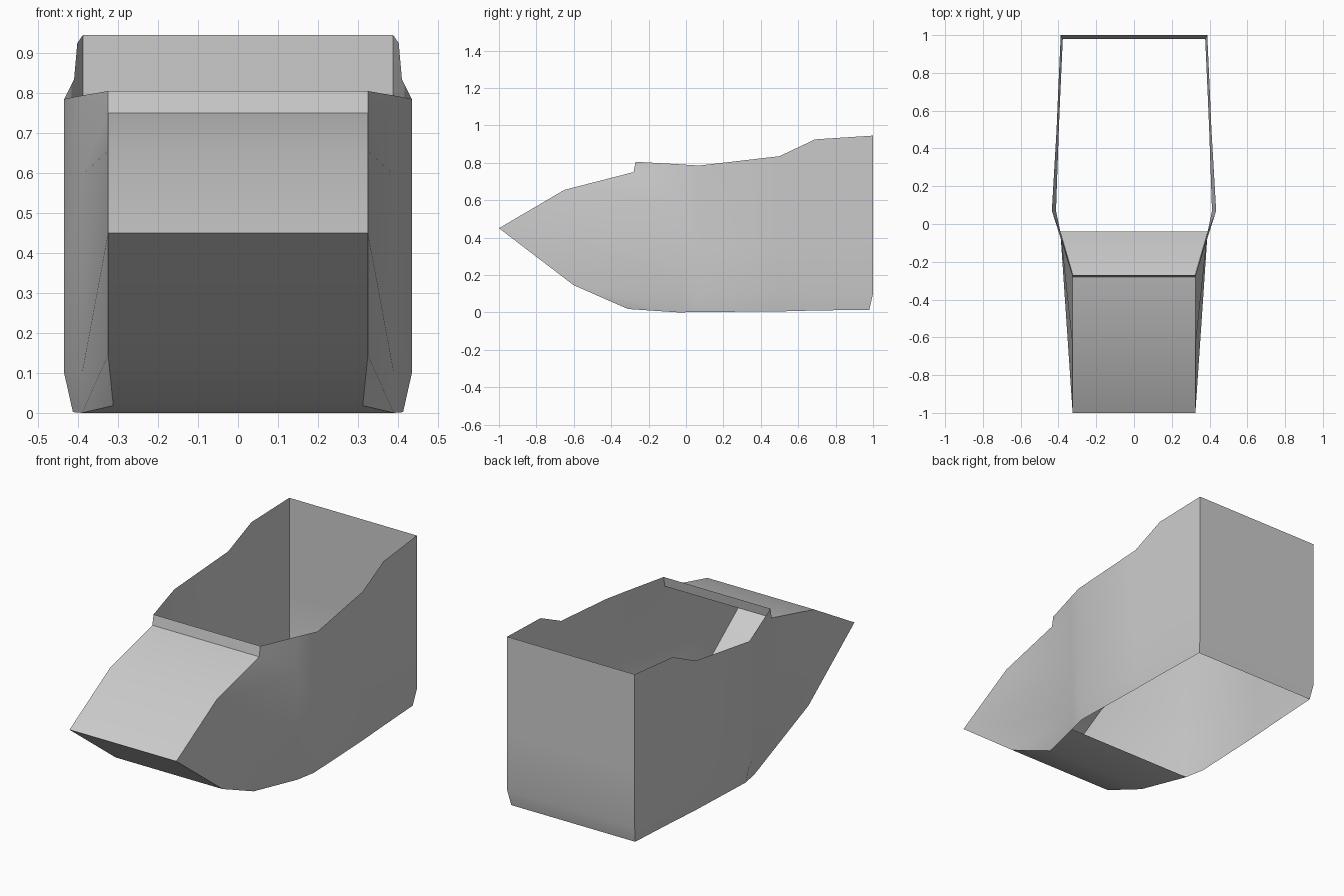
import bpy, bmesh, math

if "Cube" in bpy.data.objects:
    bpy.data.objects.remove(bpy.data.objects["Cube"])

# Side wall columns, nose to rear: each lists (x, y, z) rows from rim to keel
nose = [(.325, -.28, .75), (.325, -.65, .655), (.325, -1, .45),
        (.325, -.6, .145), (.312, -.31, .018)]
lip = (.325, -.27, .805)


def wall_column(x, y, top, bottom, inset, y_in=0):
    """Upright wall section that tucks inward at its bottom edge."""
    k = (top - .1) / .685
    return [(x, y, top), (x, y, .1 + .495 * k), (x, y, .1 + .255 * k),
            (x, y, .1), (x - inset, y - y_in, bottom)]


columns = [
    nose,
    [(.395, -.055, .793), (.39, -.04, .595), (.39, -.04, .355),
     (.39, -.04, .1), (.39, -.04, 0)],
    wall_column(.435, .07, .785, .002, .022),
    wall_column(.41, .5, .835, .005, .012),
    wall_column(.402, .69, .925, .01, .012),
    wall_column(.388, 1, .945, .014, .011, .02),
]

bm = bmesh.new()
sides = {}
for s in (1, -1):
    # Side wall of the hull
    grid = [[bm.verts.new((s * x, y, z)) for x, y, z in col] for col in columns]
    lip_v = bm.verts.new((s * lip[0], lip[1], lip[2]))
    for a, b in zip(grid, grid[1:]):
        for i in range(4):
            bm.faces.new((a[i], b[i], b[i + 1], a[i + 1]))
    bm.faces.new((lip_v, grid[1][0], grid[0][0]))
    # Row across nose and floor, and row down the rear panel
    sides[s] = ([lip_v] + grid[0] + [grid[1][4]], grid[-1])

# Nose plates, short floor and rear panel span between the two sides
for right, left in zip(sides[1], sides[-1]):
    for i in range(len(right) - 1):
        bm.faces.new((right[i], right[i + 1], left[i + 1], left[i]))

bmesh.ops.recalc_face_normals(bm, faces=bm.faces)
mesh = bpy.data.meshes.new("open_hull_shell")
bm.to_mesh(mesh)
bm.free()
# Outside of the shell faces outward (rear panel normal points to +y)
rear = max(mesh.polygons, key=lambda p: p.center.y)
if rear.normal.y < 0:
    mesh.flip_normals()

hull = bpy.data.objects.new("open_hull_shell", mesh)
bpy.context.collection.objects.link(hull)
bpy.context.view_layer.objects.active = hull
hull.select_set(True)
bpy.ops.object.shade_smooth_by_angle(angle=math.radians(40))
